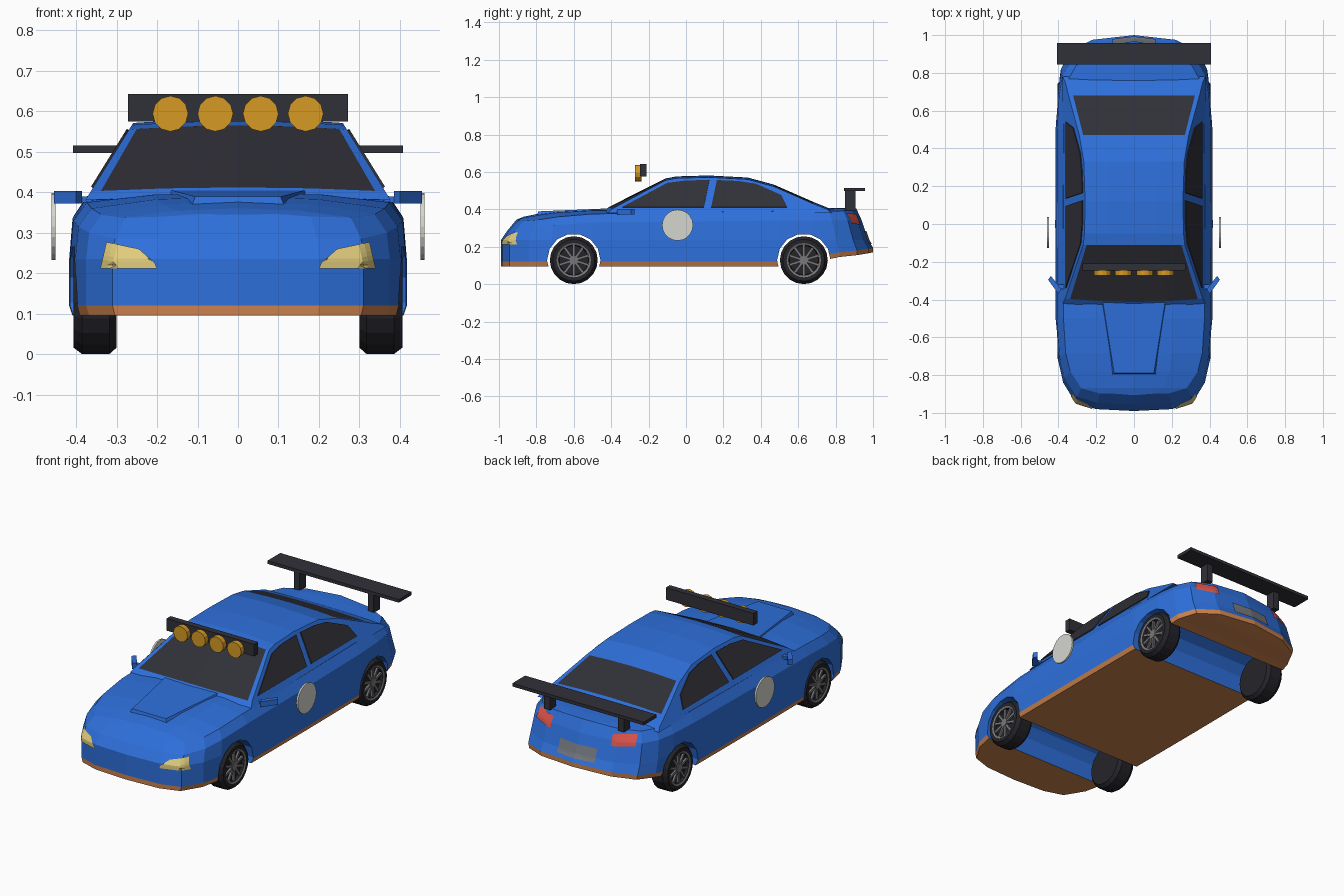
import bpy, bmesh, math
from mathutils import Vector, Matrix
from mathutils.bvhtree import BVHTree

if "Cube" in bpy.data.objects:
    bpy.data.objects.remove(bpy.data.objects["Cube"])


def material(name, *rgb):
    m = bpy.data.materials.new(name)
    m.diffuse_color = [((c / 255 + .055) / 1.055) ** 2.4 for c in rgb] + [1]
    m.use_nodes = True
    m.node_tree.nodes["Principled BSDF"].inputs["Base Color"].default_value = m.diffuse_color
    return m


BLUE = material("blue paint", 46, 112, 220)
ORANGE = material("orange skirt", 204, 130, 76)
DARK = material("dark glass and trim", 48, 48, 56)
TYRE = material("tyre rubber", 36, 36, 42)
RIM = material("rim grey", 120, 120, 122)
CREAM = material("headlight cream", 224, 204, 124)
AMBER = material("amber lamp", 214, 154, 36)
RED = material("tail light red", 222, 84, 74)
GREY = material("plate grey", 116, 120, 128)
WHITE = material("roundel white", 214, 214, 208)


def finish(name, bm, *mats):
    bmesh.ops.recalc_face_normals(bm, faces=bm.faces)
    me = bpy.data.meshes.new(name)
    bm.to_mesh(me)
    bm.free()
    for m in mats:
        me.materials.append(m)
    ob = bpy.data.objects.new(name, me)
    bpy.context.collection.objects.link(ob)
    return ob


def hull(name, pts, mat):
    bm = bmesh.new()
    vs = [bm.verts.new(p) for p in pts]
    bmesh.ops.convex_hull(bm, input=vs)
    return finish(name, bm, mat)


def box(name, x0, x1, y0, y1, z0, z1, mat):
    return hull(name, [(x, y, z) for x in (x0, x1) for y in (y0, y1) for z in (z0, z1)], mat)


def cylinder(name, centre, r, depth, sides, axis, mat):
    bm = bmesh.new()
    rot = Matrix.Rotation(math.pi / 2, 4, 'Y' if axis == 'X' else 'X')
    bmesh.ops.create_cone(bm, cap_ends=True, segments=sides, radius1=r, radius2=r, depth=depth,
                          matrix=Matrix.Translation(centre) @ rot)
    return finish(name, bm, mat)


# Lower body: stations from nose to tail
# (half width, y, underside z, shoulder z, upper edge z, centre z)
stations = [
    (0, -.99, .095, .285, .345, .345), (.2, -.98, .095, .285, .34, .348),
    (.31, -.945, .095, .285, .337, .36), (.375, -.84, .095, .30, .345, .378),
    (.402, -.72, .095, .315, .36, .39), (.415, -.5, .095, .33, .375, .40),
    (.417, 0, .095, .335, .385, .40), (.415, .5, .095, .34, .39, .40),
    (.405, .7, .12, .34, .39, .405), (.387, .82, .145, .34, .39, .406),
    (.34, .915, .155, .34, .392, .408), (.22, .975, .165, .34, .398, .406),
    (0, 1, .17, .34, .405, .405)]


def ring(st, side):
    x, y, zb, zs, ze, zc = st
    w = max(0, (abs(y) - .5) / .5)
    pulls = (0, 0, 0, 0, .035, .085, .085, .085) if y < 0 else (0, 0, 0, .025, .06, .09, .09, .09)
    xs = (0, .98, 1, 1, .98, .9, .5, 0)
    zs_ = (zb, zb, zb + .025, .235, zs, ze, ze + (zc - ze) * .75, zc)
    return [(side * x * k, y - math.copysign(p * w, y), z) for k, p, z in zip(xs, pulls, zs_)]


bm = bmesh.new()
for side in (-1, 1):
    rings = [[bm.verts.new(p) for p in ring(s, side)] for s in stations]
    for a, b in zip(rings, rings[1:]):
        for k in range(7):
            f = bm.faces.new((a[k], a[k + 1], b[k + 1], b[k]))
            f.material_index = 1 if k < 2 else 0
bmesh.ops.remove_doubles(bm, verts=bm.verts, dist=.0005)
bmesh.ops.recalc_face_normals(bm, faces=bm.faces)
tree = BVHTree.FromBMesh(bm)
body = finish("body", bm, BLUE, ORANGE)

# Wheel tunnels cut through the body
for name, y in (("front", -.6), ("rear", .63)):
    cut = cylinder(name + "_arch_cutter", (0, y, .127), .143, 1.2, 14, 'X', BLUE)
    cut.hide_render = True
    cut.hide_viewport = True
    mod = body.modifiers.new(name + "_arch", 'BOOLEAN')
    mod.operation = 'DIFFERENCE'
    mod.solver = 'EXACT'
    mod.object = cut

# Cabin: side profile with leaning flat sides and a crowned top; glass set by row and column
profile = [(-.42, .38), (-.395, .402), (-.11, .555), (-.05, .566), (.12, .571), (.33, .56),
           (.47, .522), (.68, .43), (.755, .40), (.78, .38)]
columns = (-1, -.93, -.5, 0, .5, .93, 1)


def lean(z):
    return .365 - .62 * (z - .40)


bm = bmesh.new()
rows = []
for y, z in profile:
    fwd = -.018 if y < -.2 else 0
    rows.append([bm.verts.new((c * lean(z), y + fwd * (1 - c * c), z + .01 * (1 - c * c)))
                 for c in columns])
for r, (a, b) in enumerate(zip(rows, rows[1:])):
    for c in range(6):
        f = bm.faces.new((a[c], a[c + 1], b[c + 1], b[c]))
        f.material_index = 1 if r in (1, 6) and 0 < c < 5 else 0
for c in (0, 6):
    bm.faces.new([row[c] for row in rows])
bm.faces.new(rows[0] + rows[-1][::-1])
finish("cabin", bm, BLUE, DARK)

# Side windows
front_pane = [(-.34, .412), (-.1, .54), (.0, .553), (.125, .555), (.095, .412)]
rear_pane = [(.135, .412), (.165, .555), (.28, .55), (.375, .535), (.51, .475), (.54, .412)]
for side in (-1, 1):
    for name, pane in (("front_side_window", front_pane), ("rear_side_window", rear_pane)):
        bm = bmesh.new()
        bm.faces.new([bm.verts.new((side * (lean(z) + .003), y, z)) for y, z in pane])
        ob = finish(name, bm, DARK)
        mod = ob.modifiers.new("thickness", 'SOLIDIFY')
        mod.thickness = .006
        mod.offset = 0


# Lights and number plate laid onto the curved ends of the body
def decal(name, outline, end, mat):
    bm = bmesh.new()
    face = bm.faces.new([bm.verts.new((x, 0, z)) for x, z in outline])
    bmesh.ops.triangulate(bm, faces=[face])
    bmesh.ops.subdivide_edges(bm, edges=bm.edges[:], cuts=5, use_grid_fill=True)
    for v in bm.verts:
        hit = tree.ray_cast(Vector((v.co.x, end * 2, v.co.z)), Vector((0, -end, 0)))[0]
        if hit:
            v.co.y = hit.y + end * .006
    bmesh.ops.recalc_face_normals(bm, faces=bm.faces)
    if sum(f.normal.y * end for f in bm.faces) < 0:
        bmesh.ops.reverse_faces(bm, faces=bm.faces)
    me = bpy.data.meshes.new(name)
    bm.to_mesh(me)
    bm.free()
    me.materials.append(mat)
    bpy.context.collection.objects.link(bpy.data.objects.new(name, me))


headlight = [(.34, .212), (.2, .212), (.206, .226), (.245, .26), (.325, .277)]
tail_light = [(.19, .315), (.31, .325), (.3, .382), (.185, .372)]
for side in (-1, 1):
    decal("headlight", [(side * x, z) for x, z in headlight], -1, CREAM)
    decal("tail_light", [(side * x, z) for x, z in tail_light], 1, RED)
decal("number_plate", [(-.115, .215), (.115, .215), (.115, .285), (-.115, .285)], 1, GREY)

# Raised bonnet scoop
hull("bonnet_scoop", [(s * x, y, z) for s in (-1, 1) for x, y, z in
     ((.12, -.80, .355), (.18, -.40, .37), (.105, -.79, .389), (.165, -.41, .405))], BLUE)

# Mirrors and door roundels
for s in (-1, 1):
    plan = [(.385, -.345), (.40, -.37), (.455, -.295), (.44, -.275)]
    hull("mirror", [(s * x, y, z) for x, y in plan for z in (.372, .403)], BLUE)
    hull("mirror_arm", [(s * x, y, z) for x in (.35, .41) for y in (-.345, -.32)
                        for z in (.375, .39)], BLUE)
    cylinder("door_roundel", (s * .456, -.045, .315), .083, .01, 20, 'X', WHITE)

# Roof light bar with four lamps
box("light_bar", -.272, .272, -.245, -.21, .575, .643, DARK)
for x in (-.167, -.056, .056, .167):
    cylinder("roof_lamp", (x, -.255, .594), .044, .036, 12, 'Y', AMBER)

# Rear wing
box("wing_board", -.408, .408, .845, .958, .497, .515, DARK)
for x in (-.23, .23):
    box("wing_strut", x - .018, x + .018, .85, .905, .395, .50, DARK)

# Wheels: turned tyre and dish, then hub and spokes
turned = [(.30, 0), (.30, .112), (.318, .128), (.385, .128), (.406, .112), (.406, .092),
          (.402, .082), (.388, .078), (.388, 0)]
SIDES = 20
for s in (-1, 1):
    for name, y in (("front_wheel", -.6), ("rear_wheel", .63)):
        bm = bmesh.new()
        loops = []
        for i in range(SIDES):
            a = 2 * math.pi * i / SIDES
            loops.append([bm.verts.new((s * x, y + r * math.sin(a), .128 + r * math.cos(a)))
                          for x, r in turned])
        for i in range(SIDES):
            p, q = loops[i], loops[(i + 1) % SIDES]
            for k in range(len(turned) - 1):
                f = bm.faces.new((p[k], p[k + 1], q[k + 1], q[k]))
                f.material_index = 1 if k == 5 else 0
        bmesh.ops.remove_doubles(bm, verts=bm.verts, dist=.0005)
        finish(name, bm, TYRE, RIM)
        cylinder(name + "_hub", (s * .392, y, .128), .024, .02, 10, 'X', RIM)
        bm = bmesh.new()
        for i in range(10):
            m = (Matrix.Translation((s * .393, y, .128)) @ Matrix.Rotation(i * math.pi / 5, 4, 'X')
                 @ Matrix.Translation((0, 0, .05)) @ Matrix.Diagonal((.012, .013, .066, 1)))
            bmesh.ops.create_cube(bm, size=1, matrix=m)
        finish(name + "_spokes", bm, RIM)
